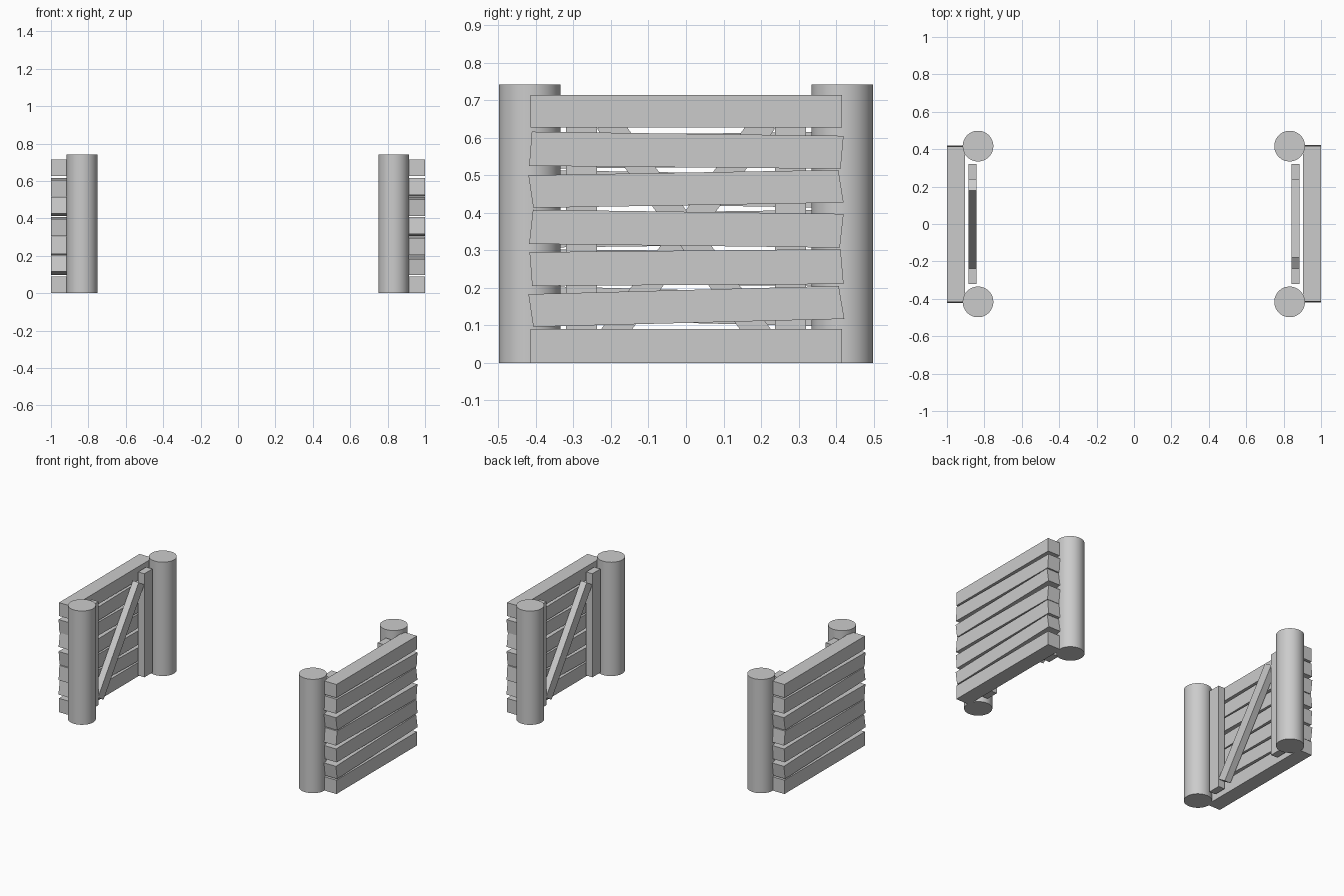
import bpy, bmesh, math
from mathutils import Matrix

if "Cube" in bpy.data.objects:
    bpy.data.objects.remove(bpy.data.objects["Cube"])

def prism(name, outline, x0, x1, turn):
    """Extrude a (y, z) outline from x0 to x1; turn=True spins it 180 degrees about z."""
    bm = bmesh.new()
    face = bm.faces.new([bm.verts.new((x0, y, z)) for y, z in outline])
    ext = bmesh.ops.extrude_face_region(bm, geom=[face])
    verts = [g for g in ext["geom"] if isinstance(g, bmesh.types.BMVert)]
    bmesh.ops.translate(bm, vec=(x1 - x0, 0, 0), verts=verts)
    if turn:
        bmesh.ops.rotate(bm, cent=(0, 0, 0), verts=bm.verts,
                         matrix=Matrix.Rotation(math.pi, 3, 'Z'))
    bmesh.ops.recalc_face_normals(bm, faces=bm.faces)
    mesh = bpy.data.meshes.new(name)
    bm.to_mesh(mesh)
    bm.free()
    bpy.context.collection.objects.link(bpy.data.objects.new(name, mesh))

def rect(y0, y1, z0, z1):
    return [(y0, z0), (y1, z0), (y1, z1), (y0, z1)]

# Crooked plank outlines: bottom-left, bottom-right, top-right, top-left
planks = [
    rect(-.414, .416, 0, .09),
    [(-.407, .096), (.422, .117), (.407, .205), (-.42, .183)],
    [(-.41, .205), (.42, .21), (.412, .303), (-.417, .295)],
    [(-.418, .317), (.41, .307), (.42, .397), (-.408, .408)],
    [(-.407, .413), (.42, .427), (.406, .514), (-.42, .5)],
    [(-.418, .525), (.412, .517), (.42, .605), (-.411, .616)],
    rect(-.414, .416, .627, .714),
]

# Diagonal brace outline
brace = [(-.18, .655 - .03), (-.237, .625), (.185, .035), (.24, .07)]
brace = [(.24, .07), (-.18, .66), (-.237, .624), (.183, .034)]

for side, turn in (("right", False), ("left", True)):
    for i, outline in enumerate(planks):
        prism(f"{side}_plank_{i + 1}", outline, .904, 1.0, turn)
    for end, s in (("front", -1), ("back", 1)):
        y0, y1 = sorted((s * .237, s * .32))
        prism(f"{side}_upright_{end}", rect(y0, y1, .02, .695), .841, .886, turn)
    prism(f"{side}_brace", brace, .842, .885, turn)

    # Round posts
    for end, s in (("front", -1), ("back", 1)):
        bpy.ops.mesh.primitive_cylinder_add(
            vertices=48, radius=.082, depth=.742,
            location=((-.834 if turn else .832), s * .4165, .371))
        bpy.context.object.name = f"{side}_post_{end}"
        bpy.ops.object.shade_smooth_by_angle(angle=math.radians(40))
